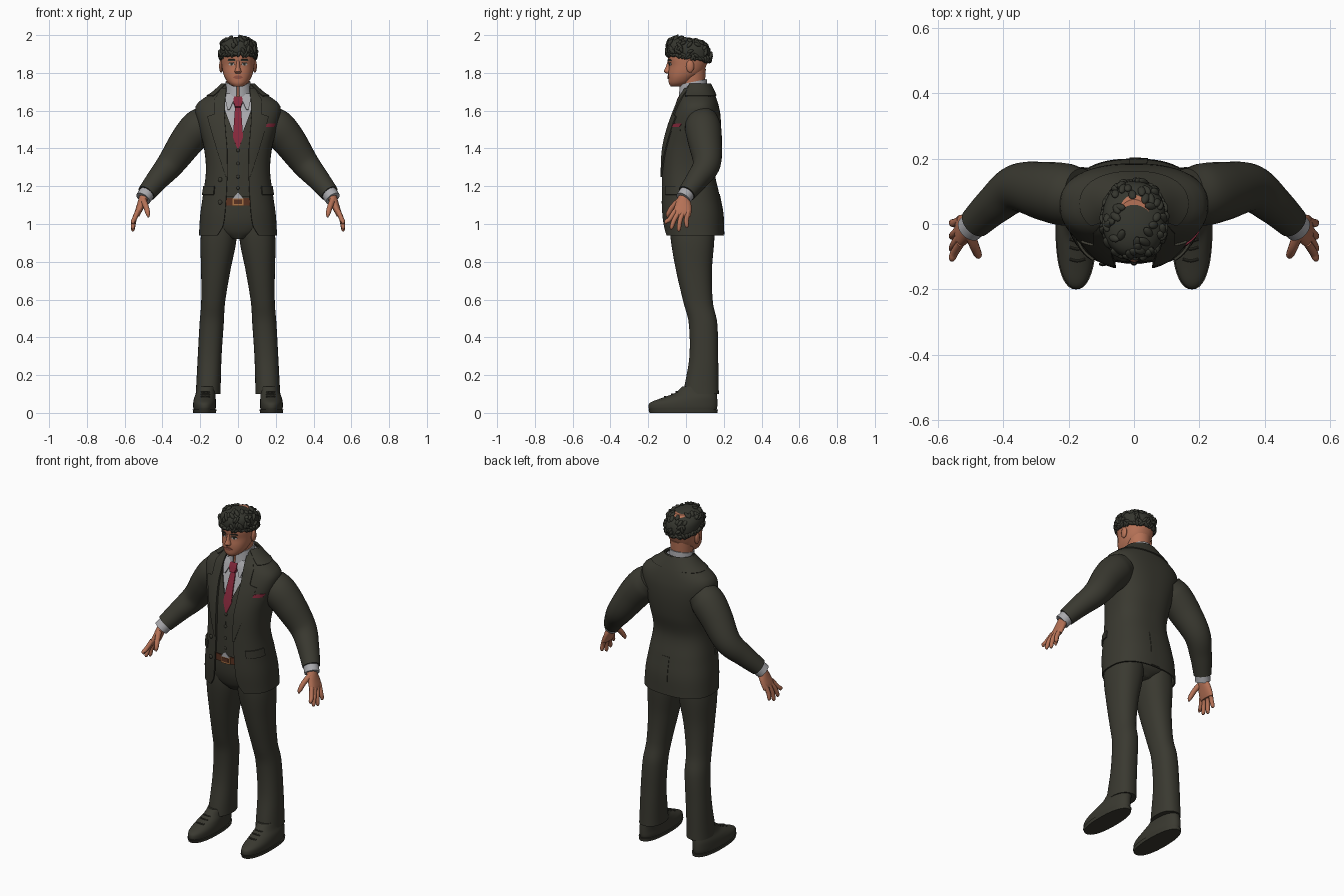
import bpy, bmesh, math, random
from mathutils import Vector, Matrix

random.seed(4)
cube = bpy.data.objects.get("Cube")
if cube:
    bpy.data.objects.remove(cube, do_unlink=True)
parts = []


def material(name, r, g, b):
    m = bpy.data.materials.new(name)
    m.use_nodes = True
    m.diffuse_color = (r, g, b, 1)
    m.node_tree.nodes["Principled BSDF"].inputs["Base Color"].default_value = (r, g, b, 1)
    return m


suit = material("suit cloth", .042, .041, .03)
skin = material("skin", .47, .17, .095)
cotton = material("shirt cotton", .4, .4, .42)
silk = material("red silk", .24, .022, .045)
leather = material("belt leather", .1, .032, .015)
brass = material("buckle brass", .4, .17, .06)
hair = material("hair", .036, .037, .028)
lip = material("lips", .3, .09, .06)
eye_white = material("eye white", .5, .47, .45)


def make(name, verts, faces, mat, mirror=False, thick=0):
    mesh = bpy.data.meshes.new(name)
    mesh.from_pydata(verts, [], faces)
    mesh.materials.append(mat)
    ob = bpy.data.objects.new(name, mesh)
    bpy.context.collection.objects.link(ob)
    if thick:
        mod = ob.modifiers.new("thickness", 'SOLIDIFY')
        mod.thickness, mod.offset = thick, -1
    if mirror:
        ob.modifiers.new("mirror", 'MIRROR').use_mirror_merge = False
    parts.append(ob)
    return ob


def sample(keys, t):
    """Smooth interpolation of key rows whose first entry is the parameter."""
    last = len(keys) - 1
    i = max(0, min(last - 1, sum(k[0] <= t for k in keys) - 1))
    p, a, b, n = keys[max(i - 1, 0)], keys[i], keys[i + 1], keys[min(i + 2, last)]
    h = b[0] - a[0]
    s = (t - a[0]) / h
    out = []
    for p0, p1, p2, p3 in zip(p, a, b, n):
        m1 = (p2 - p0) / (b[0] - p[0]) * h
        m2 = (p3 - p1) / (n[0] - a[0]) * h
        e = s * s * (3 - 2 * s)
        out.append(p1 + (p2 - p1) * e + m1 * s * (1 - s) ** 2 - m2 * s * s * (1 - s))
    return out


def spow(v, e):
    return math.copysign(abs(v) ** e, v)


def surface(keys, z, a):
    """Point at angle a on a body whose rows are (z, centre x, half width, front, back, power)."""
    _, cx, hw, yf, yb, p = sample(keys, z)
    return Vector((cx + hw * spow(math.cos(a), 2 / p),
                   (yf + yb) / 2 + (yb - yf) / 2 * spow(math.sin(a), 2 / p), z))


def front(keys, x, z):
    _, cx, hw, yf, yb, p = sample(keys, z)
    r = min(.98, abs(x - cx) / hw)
    return (yf + yb) / 2 - (yb - yf) / 2 * (1 - r ** p) ** (1 / p)


def inflate(keys, d):
    return [(z, cx, hw + d, yf - d, yb + d, p) for z, cx, hw, yf, yb, p in keys]


def skin_rings(rings, closed):
    n, verts, faces = len(rings[0]), [v for r in rings for v in r], []
    for i in range(len(rings) - 1):
        for j in range(n if closed else n - 1):
            k = (j + 1) % n
            faces.append((i * n + j, i * n + k, i * n + n + k, i * n + n + j))
    if closed:
        faces.append(tuple(reversed(range(n))))
        faces.append(tuple(range(len(verts) - n, len(verts))))
    return verts, faces


def loft(name, keys, mat, lo=None, hi=None, arc=None, steps=24, n=40, tilt=0, mirror=False, thick=.008):
    lo = keys[0][0] if lo is None else lo
    hi = keys[-1][0] if hi is None else hi
    rings = []
    for i in range(steps + 1):
        z = lo + (hi - lo) * i / steps
        a0, a1 = arc(z) if arc else (0, math.tau * (n - 1) / n)
        ring = [surface(keys, z, a0 + (a1 - a0) * j / (n - 1)) for j in range(n)]
        rings.append([v + Vector((0, 0, tilt * v.y)) for v in ring])
    return make(name, *skin_rings(rings, not arc), mat, mirror, thick if arc else 0)


def open_front(keys, gap):
    """Arc round the back that leaves a front opening of the given half width."""
    def arc(z):
        row = sample(keys, z)
        d = math.asin(min(.98, gap(z) / row[2]) ** (row[5] / 2))
        return d - math.pi / 2, 1.5 * math.pi - d
    return arc


def fixed(a0, a1):
    return lambda z: (math.radians(a0), math.radians(a1))


def tube(name, points, mat, steps=5, n=20, mirror=True):
    keys = [(i, *p) for i, p in enumerate(points)]
    rows = [sample(keys, i / steps)[1:] for i in range((len(keys) - 1) * steps + 1)]
    rings = []
    for i, row in enumerate(rows):
        t = Vector(rows[min(i + 1, len(rows) - 1)][:3]) - Vector(rows[max(i - 1, 0)][:3])
        u = t.cross(Vector((0, 1, 0))).normalized()
        v = t.normalized().cross(u)
        rings.append([Vector(row[:3]) + row[3] * (u * math.cos(a) + v * math.sin(a))
                      for a in (math.tau * j / n for j in range(n))])
    return make(name, *skin_rings(rings, True), mat, mirror)


def strip(name, rows, body, off, mat, mirror=False, thick=.007, nx=8, sub=4):
    """Thin plate of rows (z, x0, x1) laid on the front of a body."""
    dense = []
    for a, b in zip(rows, rows[1:]):
        dense += [[p + (q - p) * k / sub for p, q in zip(a, b)] for k in range(sub)]
    dense.append(rows[-1])
    rings = []
    for z, x0, x1 in dense:
        xs = [x0 + (x1 - x0) * j / nx for j in range(nx + 1)]
        rings.append([(x, front(body, x, z) - off, z) for x in xs])
    return make(name, *skin_rings(rings, False), mat, mirror, thick)


def balls(name, items, mat, mirror=False):
    bm = bmesh.new()
    for m in items:
        bmesh.ops.create_uvsphere(bm, u_segments=12, v_segments=8, radius=1, matrix=m)
    ob = make(name, [], [], mat, mirror)
    bm.to_mesh(ob.data)
    bm.free()


def place(loc, size):
    return Matrix.LocRotScale(Vector(loc), None, Vector(size))


# Jacket, waistcoat and shirt share one body form
jacket = [(.94, 0, .207, -.117, .2, 2.5), (1.05, 0, .2, -.13, .196, 2.5), (1.15, 0, .186, -.132, .178, 2.5),
          (1.28, 0, .17, -.13, .153, 2.5), (1.4, 0, .18, -.123, .176, 2.5), (1.5, 0, .205, -.1, .185, 2.5),
          (1.58, 0, .225, -.072, .182, 2.5), (1.63, 0, .222, -.052, .172, 2.4), (1.66, 0, .19, -.042, .163, 2.3),
          (1.7, 0, .13, -.022, .147, 2.2), (1.745, 0, .08, 0, .125, 2)]
gaps = [(.94, .11), (.99, .08), (1.1, .066), (1.25, .058), (1.4, .06), (1.55, .072), (1.68, .07), (1.745, .06)]
loft("jacket", jacket, suit, arc=open_front(jacket, lambda z: sample(gaps, z)[1]), steps=40, n=64)
vest = inflate(jacket, -.012)
loft("waistcoat", vest, suit, 1.145, 1.66, open_front(vest, lambda z: max(.0005, (z - 1.42) * .38)), thick=.005)
shirt = inflate(jacket, -.021)
loft("shirt", shirt, cotton, 1.36, 1.73)
strip("shirt_tail", [(1.135, -.03, .03), (1.165, -.002, .002)], vest, .002, cotton)

# Collars, lapels and jacket details
loft("jacket_collar", inflate(jacket, .007), suit, 1.68, 1.743, fixed(-40, 220), steps=8)
strip("lapels", [(1.25, .056, .066), (1.4, .058, .115), (1.52, .068, .15), (1.57, .071, .163), (1.582, .071, .125),
                 (1.66, .068, .125), (1.72, .062, .09)], jacket, .008, suit, True)
loft("pocket_flaps", inflate(jacket, .007), suit, 1.155, 1.2, fixed(-52, -8), steps=4, n=12, mirror=True)
loft("back_vent", inflate(jacket, .003), suit, .945, 1.16, fixed(82, 92), steps=8, n=5)
strip("breast_pocket", [(1.492, .115, .19), (1.515, .113, .192)], jacket, .005, suit)
strip("pocket_square", [(1.513, .118, .188), (1.522, .12, .195), (1.532, .165, .2)], jacket, .006, silk)
collar = [(1.665, 0, .078, -.04, .112, 2), (1.71, 0, .07, -.036, .112, 2), (1.745, 0, .066, -.033, .11, 2)]
loft("shirt_collar", collar, cotton, arc=fixed(-84, 264), steps=6, tilt=.2, thick=.006)
strip("collar_points", [(1.605, .046, .056), (1.65, .024, .066), (1.69, .012, .068)], shirt, .02, cotton, True)

# Tie and buttons
strip("tie", [(1.4, -.004, .004), (1.46, -.027, .027), (1.6, -.017, .017), (1.628, -.012, .012)], shirt, .012, silk)
strip("tie_knot", [(1.622, -.015, .015), (1.645, -.024, .024), (1.675, -.022, .022)], shirt, .026, silk, thick=.02)
balls("waistcoat_buttons", [place((0, front(vest, 0, z) - .002, z), (.009, .005, .009))
                            for z in (1.39, 1.32, 1.25, 1.19)], suit)
balls("jacket_buttons", [place((-.095, front(jacket, -.095, z) - .003, z), (.012, .006, .012))
                         for z in (1.235, 1.115)], suit)

# Trousers and belt
hips = [(.92, 0, .05, -.06, .11, 2), (.96, 0, .15, -.085, .15, 2.3), (1.03, 0, .178, -.103, .165, 2.5),
        (1.15, 0, .165, -.106, .15, 2.5)]
loft("trouser_hips", hips, suit)
loft("belt", inflate(hips, .007), leather, 1.098, 1.138, steps=4)
strip("buckle", [(1.096, -.03, .03), (1.14, -.03, .03)], hips, .014, brass)
strip("buckle_inset", [(1.106, -.02, .02), (1.13, -.02, .02)], hips, .016, leather)
leg = [(.1, .158, .066, -.014, .174, 2.3), (.13, .157, .065, -.01, .173, 2.3), (.3, .15, .063, .018, .17, 2.3),
       (.48, .139, .064, .014, .165, 2.2), (.58, .132, .063, -.012, .143, 2.2), (.75, .118, .077, -.052, .137, 2.2),
       (.92, .103, .095, -.081, .15, 2.3), (1.04, .095, .085, -.085, .15, 2.3)]
loft("trouser_legs", leg, suit, steps=36, mirror=True)

# Shoes
shoe = [(.012, .177, .056, -.192, .16, 2.2), (.03, .177, .06, -.199, .165, 2.2), (.055, .177, .06, -.188, .166, 2.2),
        (.08, .175, .057, -.125, .165, 2.2), (.105, .17, .052, -.06, .163, 2.2), (.14, .165, .05, -.02, .16, 2.2)]
loft("shoes", shoe, suit, mirror=True)
sole = [(0, .177, .06, -.192, .166, 2.3), (.018, .177, .063, -.2, .169, 2.3)]
loft("shoe_soles", sole, suit, steps=2, mirror=True)
for i in range(3):
    z = .085 + i * .013
    y = front(shoe, .173, z) - .002
    tube(f"shoe_lace_{i + 1}", [(.15, y + .006, z, .004), (.173, y, z + .002, .004), (.196, y + .006, z, .004)],
         suit, 2, 8)

# Sleeves, cuffs and hands
tube("sleeves", [(.16, .09, 1.555, .08), (.208, .09, 1.512, .095), (.27, .1, 1.44, .09), (.355, .11, 1.32, .074),
                 (.425, .06, 1.237, .06), (.485, .004, 1.163, .049)], suit, 6, 28)
tube("shirt_cuffs", [(.47, .017, 1.18, .042), (.502, -.014, 1.135, .042)], cotton, 3, 24)
palm = [(1.04, .536, .013, -.066, .024, 2.4), (1.06, .53, .018, -.07, .028, 2.4), (1.1, .514, .022, -.058, .028, 2.3),
        (1.135, .5, .026, -.046, .022, 2), (1.17, .487, .028, -.028, .03, 2)]
loft("palms", palm, skin, steps=12, n=24, mirror=True)
fingers = {"index": (-.058, -.105, 1.0), "middle": (-.034, -.076, .972),
           "ring": (-.01, -.038, .962), "little": (.013, .004, .98)}
for name, (y0, y1, z) in fingers.items():
    tube(f"{name}_fingers", [(.53, y0, 1.07, .013), (.549, (y0 + y1) / 2 - .006, 1.025, .0125),
                             (.556, y1, z + .012, .0105), (.553, y1 - .001, z, .004)], skin, 4, 12)
tube("thumbs", [(.503, -.03, 1.13, .016), (.487, -.07, 1.092, .0145), (.477, -.094, 1.055, .012),
                (.474, -.1, 1.036, .004)], skin, 4, 12)

# Head and neck
loft("neck", [(1.63, 0, .064, -.018, .1, 2), (1.72, 0, .06, -.022, .099, 2), (1.82, 0, .066, -.03, .105, 2)], skin)
head = [(1.728, 0, .025, -.08, -.02, 2), (1.742, 0, .047, -.09, .015, 2.1), (1.77, 0, .067, -.093, .05, 2.2),
        (1.8, 0, .079, -.094, .088, 2.2), (1.84, 0, .086, -.09, .108, 2.2), (1.88, 0, .089, -.096, .119, 2.2),
        (1.93, 0, .086, -.09, .118, 2.2), (1.975, 0, .05, -.05, .075, 2)]
loft("head", head, skin, steps=32, n=48)
balls("ears", [place((.089, .022, 1.835), (.011, .021, .034))], skin, True)

# Face
loft("nose", [(1.796, 0, .011, -.102, -.07, 2), (1.806, 0, .018, -.117, -.07, 2), (1.83, 0, .011, -.108, -.07, 2),
              (1.868, 0, .009, -.095, -.07, 2)], skin, steps=12, n=20)
strip("eyes", [(1.839, .026, .044), (1.846, .02, .05), (1.852, .026, .045)], head, .003, eye_white, True, .004)
strip("irises", [(1.84, .032, .039), (1.846, .03, .041), (1.852, .032, .039)], head, .005, hair, True, .004)
strip("upper_lids", [(1.851, .02, .05), (1.855, .024, .046)], head, .005, hair, True, .005)
strip("eyebrows", [(1.864, .014, .056), (1.872, .02, .05)], head, .004, hair, True, .005)
strip("mouth", [(1.768, -.013, .013), (1.777, -.027, .027), (1.785, -.012, .012)], head, .004, lip, False, .005)

# Hair cap with overlapping locks
cap = [(1.88, 0, .091, -.099, .125, 2.2), (1.91, 0, .097, -.104, .131, 2.2), (1.95, 0, .091, -.094, .122, 2.2),
       (1.975, 0, .066, -.064, .092, 2), (1.988, 0, .025, -.02, .04, 2)]
loft("hair_cap", cap, hair, steps=14, tilt=-.15)
locks = []
for i in range(110):
    z = 1.885 + .095 * random.random() if i > 36 else 1.885
    a = math.tau * (i / 37 if i < 37 else random.random())
    p, q = surface(cap, z, a), surface(cap, max(1.88, z - .012), a + random.uniform(-.25, .25))
    run = q - p + Vector((0, 0, -.004))
    p.z -= .15 * p.y
    spin = run.to_track_quat('X', 'Z')
    locks.append(Matrix.LocRotScale(p, spin, Vector((random.uniform(.016, .026), .012, .009))))
balls("hair_locks", locks, hair)

# Apply modifiers and smooth all parts, keeping edges sharp
bpy.ops.object.select_all(action='DESELECT')
for ob in parts:
    ob.select_set(True)
bpy.context.view_layer.objects.active = parts[0]
bpy.ops.object.convert(target='MESH')
bpy.ops.object.shade_smooth_by_angle(angle=math.radians(40))
